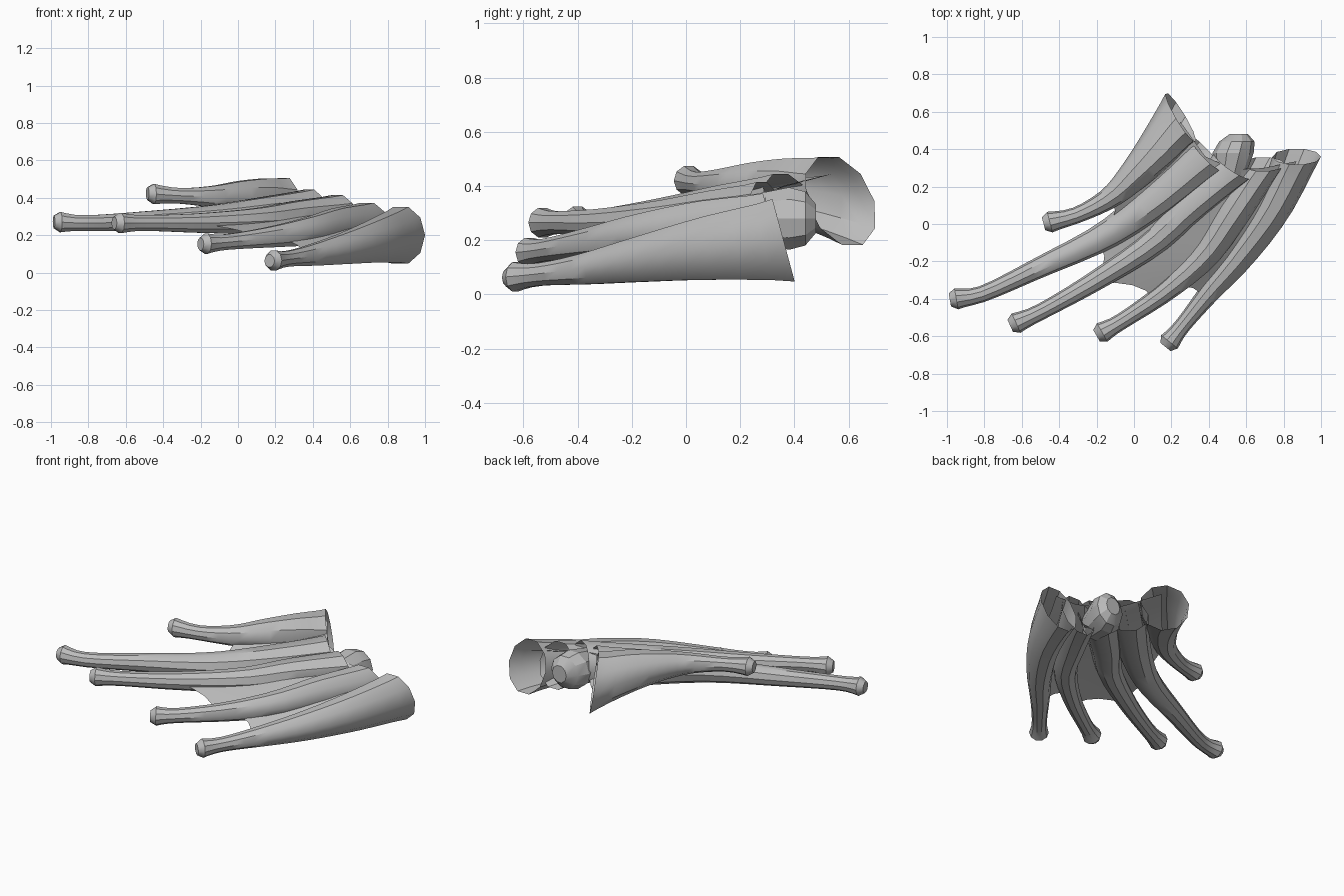
import bpy, bmesh, math
from mathutils import Vector

cube = bpy.data.objects.get("Cube")
if cube:
    bpy.data.objects.remove(cube)

mat = bpy.data.materials.new("plain_grey")
mat.use_nodes = True
GREY = (0.5, 0.5, 0.5, 1)
mat.diffuse_color = GREY
mat.node_tree.nodes["Principled BSDF"].inputs["Base Color"].default_value = GREY

SIDES, STEPS, NECK = 10, 16, 0.044


def finish(name, bm, angle=35):
    bmesh.ops.recalc_face_normals(bm, faces=bm.faces)
    mesh = bpy.data.meshes.new(name)
    bm.to_mesh(mesh)
    bm.free()
    mesh.materials.append(mat)
    obj = bpy.data.objects.new(name, mesh)
    bpy.context.collection.objects.link(obj)
    bpy.ops.object.select_all(action='DESELECT')
    obj.select_set(True)
    bpy.context.view_layer.objects.active = obj
    bpy.ops.object.shade_smooth_by_angle(angle=math.radians(angle))


def along(pts, t):
    """Point on a smooth path through pts."""
    f = min(max(t, 0), 1) * (len(pts) - 1)
    i = min(int(f), len(pts) - 2)
    u = f - i
    p = [Vector(pts[min(max(i + k, 0), len(pts) - 1)]) for k in (-1, 0, 1, 2)]
    m1, m2 = (p[2] - p[0]) / 2, (p[3] - p[1]) / 2
    return (p[1] * (2*u**3 - 3*u**2 + 1) + m1 * (u**3 - 2*u**2 + u)
            + p[2] * (3*u**2 - 2*u**3) + m2 * (u**3 - u**2))


def flare(t, end):
    """Half size: knuckle at the tip, slim neck, wide open root."""
    knob = 0.013 * max(0, 1 - t / 0.14)
    return NECK + knob + (end - NECK) * max(0, (t - 0.2) / 0.8) ** 1.4


def add_ring(bm, c, side, up, w, h):
    ring = []
    for k in range(SIDES):
        a = 2 * math.pi * k / SIDES
        ring.append(bm.verts.new(c + side * w * math.cos(a) + up * h * math.sin(a)))
    return ring


def skin(bm, rings):
    for a, b in zip(rings, rings[1:]):
        for k in range(SIDES):
            n = (k + 1) % SIDES
            bm.faces.new((a[k], a[n], b[n], b[k]))


def finger(name, pts, w, h, root_side):
    bm = bmesh.new()
    rings = []
    for s in range(STEPS + 1):
        t = s / STEPS
        d = along(pts, t + 0.01) - along(pts, t - 0.01)
        side = Vector((d.y, -d.x, 0)).normalized()
        blend = max(0, (t - 0.6) / 0.4)
        side = side.lerp(Vector(root_side).normalized(), blend).normalized()
        up = Vector((0, -0.27 * blend, 1))
        c = along(pts, t)
        if s == 0:    # rounded tip
            d.normalize()
            rings.append(add_ring(bm, c - d * 0.035, side, up, 0.035, 0.035))
        rings.append(add_ring(bm, c, side, up, flare(t, w), flare(t, h)))
    skin(bm, rings)
    bm.faces.new(rings[0])
    finish(name, bm)


def web(name, a, b, start_a, start_b):
    """Thin sheet between two neighbouring fingers."""
    bm = bmesh.new()
    rows, cols = 10, 4
    grid = []
    for r in range(rows + 1):
        row = []
        for c in range(cols + 1):
            s = c / cols
            bow = 4 * s * (1 - s)
            first = 0.06 * bow
            u = first + (1 - first) * r / rows
            ta, tb = start_a + (1 - start_a) * u, start_b + (1 - start_b) * u
            p = along(a[0], ta).lerp(along(b[0], tb), s)
            lift = (flare(ta, a[2]) * (1 - s) + flare(tb, b[2]) * s) * u
            p.z += lift * 0.6
            p.y -= 0.15 * lift * u
            row.append(bm.verts.new(p))
        grid.append(row)
    for p, q in zip(grid, grid[1:]):
        for k in range(cols):
            bm.faces.new((p[k], p[k + 1], q[k + 1], q[k]))
    finish(name, bm)


# Each finger: path from tip to root, root half width, half height, root side direction
FINGERS = {
    "first": ([(-.45, .01, .42), (-.3, .05, .41), (-.13, .14, .405),
               (0, .26, .40), (.13, .41, .38), (.25, .57, .345)], .15, .17, (.55, -.83, 0)),
    "second": ([(-.95, -.4, .27), (-.8, -.37, .265), (-.5, -.23, .275),
                (-.15, -.06, .29), (.12, .14, .31), (.38, .38, .33)], .13, .12, (.7, -.7, 0)),
    "third": ([(-.63, -.53, .265), (-.48, -.46, .265), (-.2, -.3, .265),
               (.1, -.1, .275), (.3, .1, .29), (.53, .31, .30)], .12, .12, (.8, -.5, 0)),
    "fourth": ([(-.17, -.58, .155), (-.05, -.51, .165), (.17, -.36, .19),
                (.38, -.17, .22), (.53, .06, .24), (.69, .32, .24)], .12, .14, (1, 0, 0)),
    "fifth": ([(.19, -.63, .065), (.27, -.53, .075), (.4, -.37, .095),
               (.57, -.17, .13), (.74, .08, .17), (.87, .36, .2)], .13, .16, (1, 0, 0)),
}
for name, data in FINGERS.items():
    finger(name + "_finger", *data)

# Webbing between the fingers
STARTS = [(.42, .6), (.56, .4), (.38, .35), (.42, .36)]
names = list(FINGERS)
for a, b, start in zip(names, names[1:], STARTS):
    web(a + "_web", FINGERS[a], FINGERS[b], *start)

# Stubby joint at the back
bm = bmesh.new()
joint = [(.5, .22, .08), (.53, .38, .11), (.55, .44, .095), (.56, .48, .05)]
rings = [add_ring(bm, Vector((x, y, .28)), Vector((1, 0, 0)), Vector((0, 0, 1)), r, r * 1.1)
         for x, y, r in joint]
skin(bm, rings)
bm.faces.new(rings[-1])
finish("wrist_joint", bm, 25)
